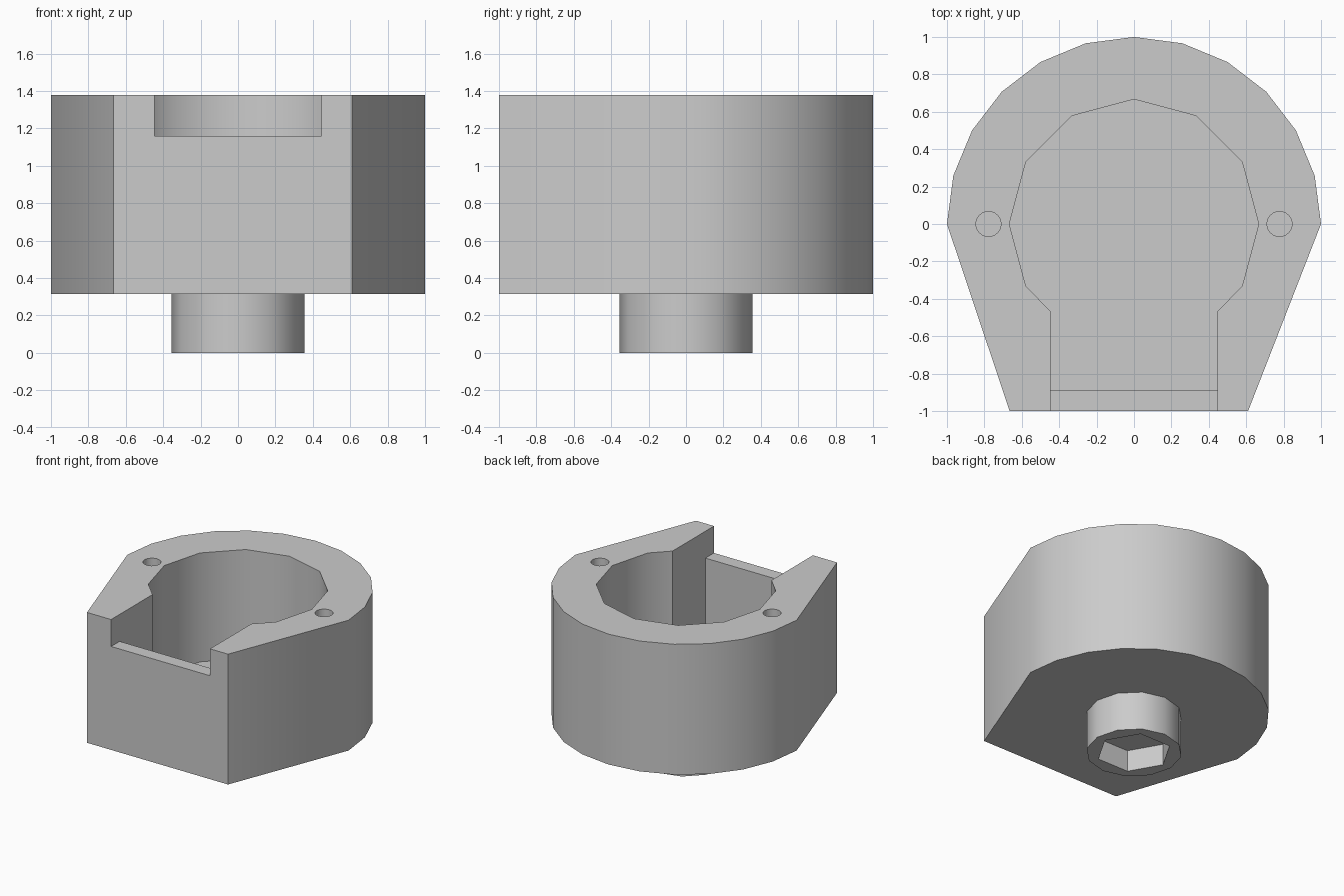
import bpy, bmesh
from math import sin, cos, pi, radians

cube = bpy.data.objects.get("Cube")
if cube:
    bpy.data.objects.remove(cube, do_unlink=True)

grey = bpy.data.materials.new("plain_grey")
grey.use_nodes = True
colour = (0.6, 0.6, 0.6, 1)
grey.diffuse_color = colour
grey.node_tree.nodes["Principled BSDF"].inputs["Base Color"].default_value = colour


def arc(radius, start, end, steps, cx=0.0):
    """Points along an arc, angles in degrees, both ends included."""
    angles = [radians(start + (end - start) * i / steps) for i in range(steps + 1)]
    return [(cx + radius * cos(a), radius * sin(a)) for a in angles]


def polygon(radius, sides, cx=0.0):
    return arc(radius, 0, 360, sides, cx)[:-1]


def prism(name, outline, bottom, top):
    """Extrude a counter-clockwise outline from bottom to top."""
    bm = bmesh.new()
    face = bm.faces.new([bm.verts.new((x, y, bottom)) for x, y in outline])
    grown = bmesh.ops.extrude_face_region(bm, geom=[face])["geom"]
    verts = [g for g in grown if isinstance(g, bmesh.types.BMVert)]
    bmesh.ops.translate(bm, verts=verts, vec=(0, 0, top - bottom))
    bmesh.ops.recalc_face_normals(bm, faces=bm.faces)
    mesh = bpy.data.meshes.new(name)
    bm.to_mesh(mesh)
    bm.free()
    mesh.materials.append(grey)
    obj = bpy.data.objects.new(name, mesh)
    bpy.context.collection.objects.link(obj)
    return obj


def activate(obj):
    bpy.ops.object.select_all(action="DESELECT")
    obj.select_set(True)
    bpy.context.view_layer.objects.active = obj


def cut(target, outline, bottom, top):
    cutter = prism("cutter", outline, bottom, top)
    cutter.hide_render = True
    activate(target)
    mod = target.modifiers.new("cut", "BOOLEAN")
    mod.operation, mod.solver, mod.object = "DIFFERENCE", "EXACT", cutter
    bpy.ops.object.modifier_apply(modifier=mod.name)
    bpy.data.objects.remove(cutter, do_unlink=True)


BASE, TOP, FLOOR, LIP = 0.315, 1.38, 0.49, 1.16
ABOVE = TOP + 0.1
SLOT = 0.447

# Housing: round back, tapering sides, flat front
housing = prism("housing", arc(1, 0, 180, 12) + [(-0.665, -1), (0.61, -1)], BASE, TOP)

# Round cavity opening into a straight slot towards the front
join = 0.465
cavity = arc(0.667, -30, 210, 8) + [(-SLOT, -join), (-SLOT, -0.89), (SLOT, -0.89), (SLOT, -join)]
cut(housing, cavity, FLOOR, ABOVE)

# Lowered front lip
cut(housing, [(-SLOT, -1.1), (SLOT, -1.1), (SLOT, -0.7), (-SLOT, -0.7)], LIP, ABOVE)

# Screw holes in the rim
for side in (-1, 1):
    cut(housing, polygon(0.067, 24, side * 0.778), 0.93, ABOVE)

# Stem below with a hexagonal socket
stem = prism("stem", polygon(0.355, 12), 0, BASE)
cut(stem, polygon(0.28, 6), -0.1, 0.175)

for part in (housing, stem):
    activate(part)
    bpy.ops.object.shade_smooth_by_angle(angle=radians(35))
